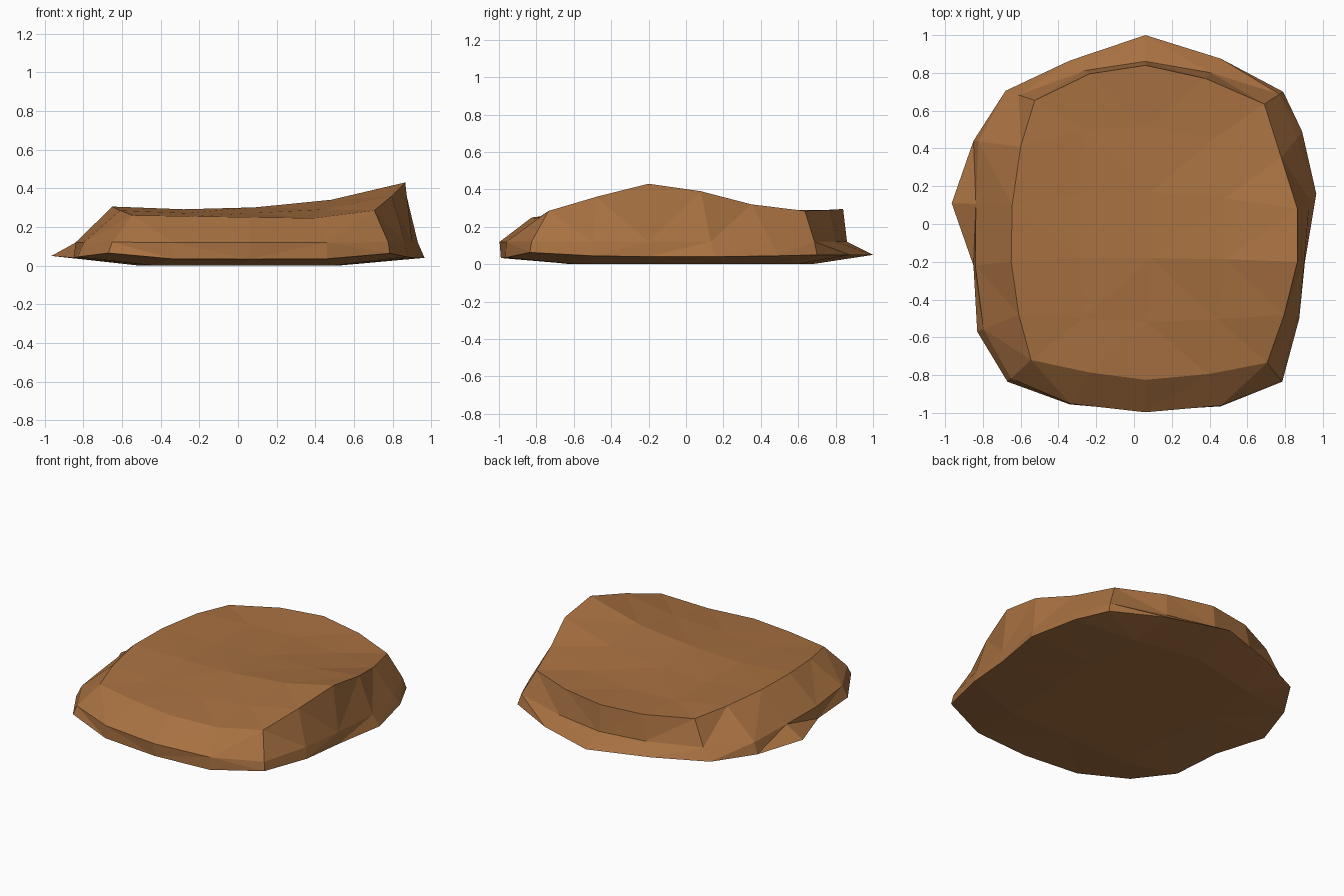
import bpy, bmesh, math
from mathutils import Vector

if "Cube" in bpy.data.objects:
    bpy.data.objects.remove(bpy.data.objects["Cube"])

NX, NY = 4, 5   # cells across and along the slab

# Rims run counter-clockwise from the front left corner: front, right, back, left
foot = [(-.67, -.835, .065), (-.34, -.955, .035), (.06, -.99, .033), (.46, -.965, .035),
        (.785, -.835, .063), (.875, -.5, .045), (.905, -.2, .04), (.965, .16, .04), (.89, .49, .045),
        (.79, .70, .05), (.46, .875, .05), (.06, 1.0, .05), (-.34, .865, .05),
        (-.68, .705, .05), (-.85, .44, .045), (-.965, .11, .05), (-.85, -.22, .04), (-.83, -.57, .045)]
crown = [(-.545, -.72, .26), (-.24, -.785, .255), (.06, -.825, .25), (.39, -.795, .245),
         (.705, -.735, .285), (.795, -.48, .36), (.865, -.2, .43), (.865, .08, .39), (.78, .35, .32),
         (.69, .635, .285), (.38, .77, .29), (.06, .84, .295), (-.235, .795, .29),
         (-.525, .655, .285), (-.60, .41, .30), (-.645, .10, .305), (-.65, -.2, .305), (-.61, -.48, .285)]
# How far the waist rim leans from foot to crown
lean = [.15, .02, -.04, .02, .1, .15, .1, .35, .25, .2, .7, .87, .75, .45, .1, .4, .05, .15]
foot, crown = [Vector(p) for p in foot], [Vector(p) for p in crown]
waist = []
for f, c, t in zip(foot, crown, lean):
    p = f.lerp(c, t)
    p.z = .12 + .04 * (f.z - .04)
    waist.append(p)


def rim_index(i, j):
    """Rim position of a grid point, or None inside the grid."""
    if j == 0:
        return i
    if i == NX:
        return NX + j
    if j == NY:
        return NX + NY + (NX - i)
    if i == 0:
        return 2 * NX + NY + (NY - j)
    return None


def coons(rim, i, j):
    """Blend a smooth inner point from the four sides of a rim."""
    u, v = i / NX, j / NY
    g = lambda a, b: rim[rim_index(a, b)]
    sides = g(0, j) * (1 - u) + g(NX, j) * u + g(i, 0) * (1 - v) + g(i, NY) * v
    corners = (g(0, 0) * (1 - u) + g(NX, 0) * u) * (1 - v) + (g(0, NY) * (1 - u) + g(NX, NY) * u) * v
    return sides - corners


def cap(bm, rim, verts, height):
    """Fill a rim with a grid whose inner heights follow a rule."""
    grid = {}
    for i in range(NX + 1):
        for j in range(NY + 1):
            k = rim_index(i, j)
            if k is None:
                p = coons(rim, i, j)
                p.z = height(p.z, i / NX, j / NY)
                grid[i, j] = bm.verts.new(p)
            else:
                grid[i, j] = verts[k]
    for i in range(NX):
        for j in range(NY):
            bm.faces.new([grid[i, j], grid[i + 1, j], grid[i + 1, j + 1], grid[i, j + 1]])


bm = bmesh.new()
rims = [[bm.verts.new(p) for p in rim] for rim in (foot, waist, crown)]

# Sloping sides
for low, high in zip(rims, rims[1:]):
    for k in range(len(low)):
        n = (k + 1) % len(low)
        bm.faces.new([low[k], low[n], high[n], high[k]])

# Dished top and nearly flat underside
cap(bm, crown, rims[2], lambda z, u, v: z - .06 * math.sin(math.pi * u) * math.sin(math.pi * v))
cap(bm, foot, rims[0], lambda z, u, v: .0)

bmesh.ops.recalc_face_normals(bm, faces=bm.faces[:])
bmesh.ops.triangulate(bm, faces=bm.faces[:])
mesh = bpy.data.meshes.new("rock_slab")
bm.to_mesh(mesh)
bm.free()

mat = bpy.data.materials.new("earth brown")
mat.diffuse_color = (.39, .165, .053, 1)
mat.use_nodes = True
mat.node_tree.nodes["Principled BSDF"].inputs["Base Color"].default_value = mat.diffuse_color
mesh.materials.append(mat)
rock = bpy.data.objects.new("rock_slab", mesh)
bpy.context.collection.objects.link(rock)
